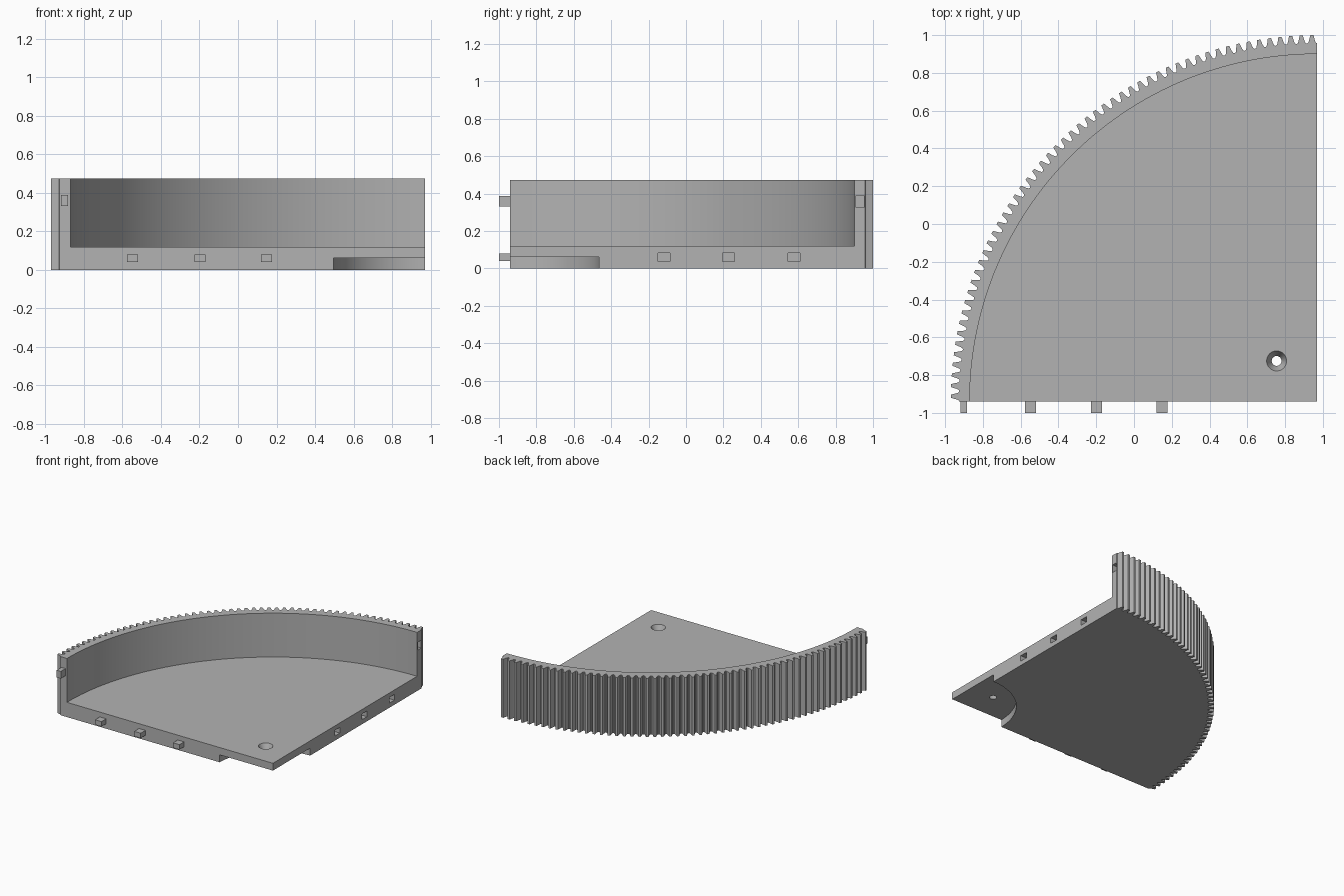
import bpy, bmesh, math

if "Cube" in bpy.data.objects:
    bpy.data.objects.remove(bpy.data.objects["Cube"])

CX, CY = 0.97, -0.94            # corner the quarter sector turns about
TOP, FLOOR, RECESS = 0.473, 0.119, 0.06
R_TIP, R_ROOT, R_IN = 1.94, 1.896, 1.84
TEETH = 54

grey = bpy.data.materials.new("plain_grey")
grey.diffuse_color = (0.45, 0.45, 0.45, 1)
grey.use_nodes = True
grey.node_tree.nodes["Principled BSDF"].inputs["Base Color"].default_value = grey.diffuse_color


def add_object(name, bm):
    bmesh.ops.recalc_face_normals(bm, faces=bm.faces[:])
    mesh = bpy.data.meshes.new(name)
    bm.to_mesh(mesh)
    bm.free()
    mesh.materials.append(grey)
    ob = bpy.data.objects.new(name, mesh)
    bpy.context.collection.objects.link(ob)
    return ob


def prism(name, points, z0, z1):
    bm = bmesh.new()
    base = bm.faces.new([bm.verts.new((x, y, z0)) for x, y in points])
    out = bmesh.ops.extrude_face_region(bm, geom=[base])
    for v in out["geom"]:
        if isinstance(v, bmesh.types.BMVert):
            v.co.z = z1
    return add_object(name, bm)


def cone(name, x, y, r0, r1, z0, z1, sides):
    bm = bmesh.new()
    bmesh.ops.create_cone(bm, cap_ends=True, segments=sides, radius1=r0,
                          radius2=r1, depth=z1 - z0)
    bmesh.ops.translate(bm, verts=bm.verts, vec=(x, y, (z0 + z1) / 2))
    return add_object(name, bm)


def box(name, x0, x1, y0, y1, z0, z1):
    return prism(name, [(x0, y0), (x1, y0), (x1, y1), (x0, y1)], z0, z1)


def polar(r, a):
    return (CX + r * math.cos(a), CY + r * math.sin(a))


# Toothed quarter sector: (fraction of pitch, radius) for one tooth
tooth = [(0.0, R_ROOT), (0.13, R_ROOT + 0.003), (0.22, R_ROOT + 0.016),
         (0.35, R_TIP), (0.65, R_TIP), (0.78, R_ROOT + 0.016),
         (0.87, R_ROOT + 0.003)]
pitch = math.pi / 2 / TEETH
outline = [(CX, CY)]
for i in range(TEETH):
    outline += [polar(r, math.pi / 2 + (i + f) * pitch) for f, r in tooth]
outline.append(polar(R_ROOT, math.pi))
body = prism("toothed_quarter_tray", outline, 0, TOP)

# Pocket inside the wall, corner recess underneath, countersunk hole
slope = (0.053 - 0.026) / (FLOOR - RECESS)
cutters = [
    cone("pocket_cutter", CX, CY, R_IN, R_IN, FLOOR, 0.7, 256),
    cone("recess_cutter", CX, CY, 0.475, 0.475, -0.1, RECESS, 96),
    cone("hole_cutter", 0.755, -0.725, 0.026 - slope * 0.02,
         0.053 + slope * 0.02, RECESS - 0.02, FLOOR + 0.02, 48),
]

# Matching pegs (front side) and sockets (right side):
# distance from corner, half width, low z, high z
joints = [(0.822, 0.029, 0.04, 0.08), (1.168, 0.029, 0.04, 0.08),
          (1.518, 0.029, 0.04, 0.08), (1.871, 0.018, 0.33, 0.388)]
for i, (d, w, z0, z1) in enumerate(joints):
    box(f"peg_{i + 1}", CX - d - w, CX - d + w, -1.0, CY + 0.005, z0, z1)
    g = 0.003
    cutters.append(box(f"socket_cutter_{i + 1}", CX - 0.065, CX + 0.1,
                       CY + d - w - g, CY + d + w + g, z0 - g, z1 + g))

# Cut the tray
bpy.context.view_layer.objects.active = body
for c in cutters:
    c.hide_render = True
    mod = body.modifiers.new(c.name, 'BOOLEAN')
    mod.operation = 'DIFFERENCE'
    mod.solver = 'EXACT'
    mod.object = c
    bpy.ops.object.modifier_apply(modifier=mod.name)
for c in cutters:
    bpy.data.objects.remove(c)

# Smooth curved walls, keep edges sharp
bpy.ops.object.select_all(action='DESELECT')
body.select_set(True)
bpy.ops.object.shade_smooth_by_angle(angle=math.radians(20))
